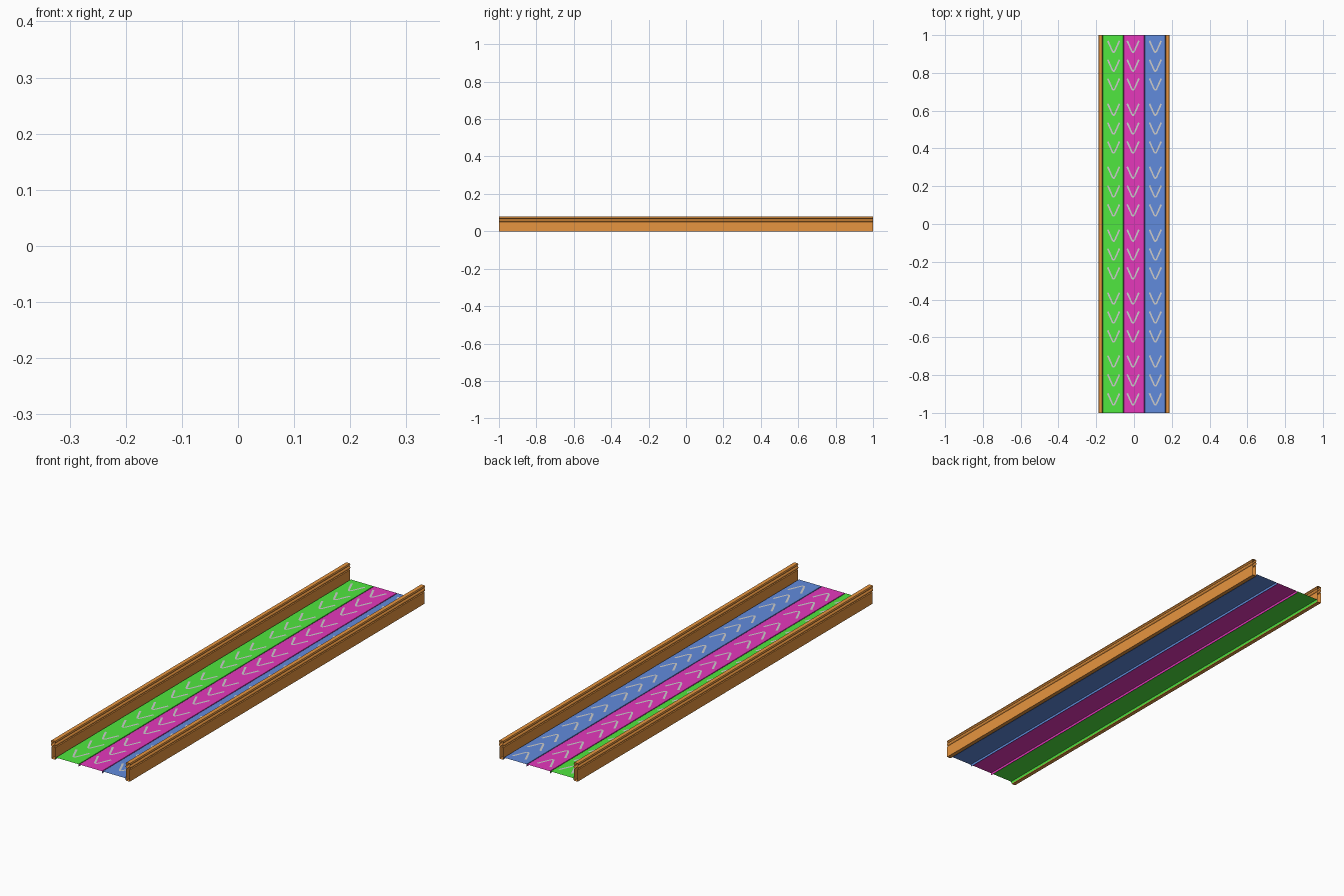
import bpy, bmesh

if "Cube" in bpy.data.objects:
    bpy.data.objects.remove(bpy.data.objects["Cube"])


def material(name, rgb):
    m = bpy.data.materials.new(name)
    m.diffuse_color = (*rgb, 1)
    m.use_nodes = True
    m.node_tree.nodes["Principled BSDF"].inputs["Base Color"].default_value = m.diffuse_color
    return m


def make_object(name, bm, mat):
    mesh = bpy.data.meshes.new(name)
    bm.to_mesh(mesh)
    bm.free()
    ob = bpy.data.objects.new(name, mesh)
    bpy.context.collection.objects.link(ob)
    mesh.materials.append(mat)
    return ob


def extrusion(name, profile, mat, closed=False):
    """Sweep an x-z profile along the full length, with open ends."""
    bm = bmesh.new()
    a = [bm.verts.new((x, -1, z)) for x, z in profile]
    b = [bm.verts.new((x, 1, z)) for x, z in profile]
    n = len(profile)
    for i in range(n if closed else n - 1):
        j = (i + 1) % n
        bm.faces.new((a[i], a[j], b[j], b[i]))
    return make_object(name, bm, mat)


orange = material("orange", (0.80, 0.30, 0.05))
green = material("green", (0.08, 0.80, 0.05))
pink = material("pink", (0.78, 0.04, 0.50))
blue = material("blue", (0.12, 0.26, 0.72))
grey = material("light_grey", (0.72, 0.72, 0.72))

# Side rails: flat lower body with two ribs along the top
half = [(0.0085, 0.0), (0.0085, 0.05), (0.005, 0.053), (0.0085, 0.055),
        (0.0105, 0.058), (0.0105, 0.062), (0.0085, 0.065), (0.006, 0.067),
        (0.0085, 0.069), (0.0105, 0.072), (0.0085, 0.078)]
section = half + [(-x, z) for x, z in reversed(half)]
for name, cx in (("left_rail", -0.1775), ("right_rail", 0.1775)):
    # reversed order makes the faces point outwards
    extrusion(name, [(cx + x, z) for x, z in reversed(section)], orange, True)

# Three lanes, each a sheet with edges folded down
TOP = 0.010
W = 0.0555
for name, cx, mat in (("left_lane", -0.111, green),
                      ("middle_lane", 0.0, pink),
                      ("right_lane", 0.111, blue)):
    extrusion(name, [(cx - W, 0.001), (cx - W + 0.002, TOP),
                     (cx + W - 0.002, TOP), (cx + W, 0.001)], mat)

# Chevron markings: three per group, six groups per lane
outer = [(-0.035, 0.030), (-0.010, -0.025), (-0.004, -0.032),
         (0.004, -0.032), (0.010, -0.025), (0.035, 0.030)]
inner = [(-0.027, 0.034), (-0.004, -0.019), (-0.002, -0.023),
         (0.002, -0.023), (0.004, -0.019), (0.027, 0.034)]
for name, cx in (("left_chevrons", -0.108), ("middle_chevrons", -0.005),
                 ("right_chevrons", 0.113)):
    bm = bmesh.new()
    o = [bm.verts.new((x, y, 0)) for x, y in outer]
    p = [bm.verts.new((x, y, 0)) for x, y in inner]
    for i in range(5):
        bm.faces.new((o[i], o[i + 1], p[i + 1], p[i]))
    ob = make_object(name, bm, grey)
    ob.location = (cx, 0.938, TOP + 0.0015)
    for label, count, step in (("in_group", 3, 0.1), ("groups", 6, 1 / 3)):
        arr = ob.modifiers.new(label, 'ARRAY')
        arr.use_relative_offset = False
        arr.use_constant_offset = True
        arr.count = count
        arr.constant_offset_displace = (0, -step, 0)
